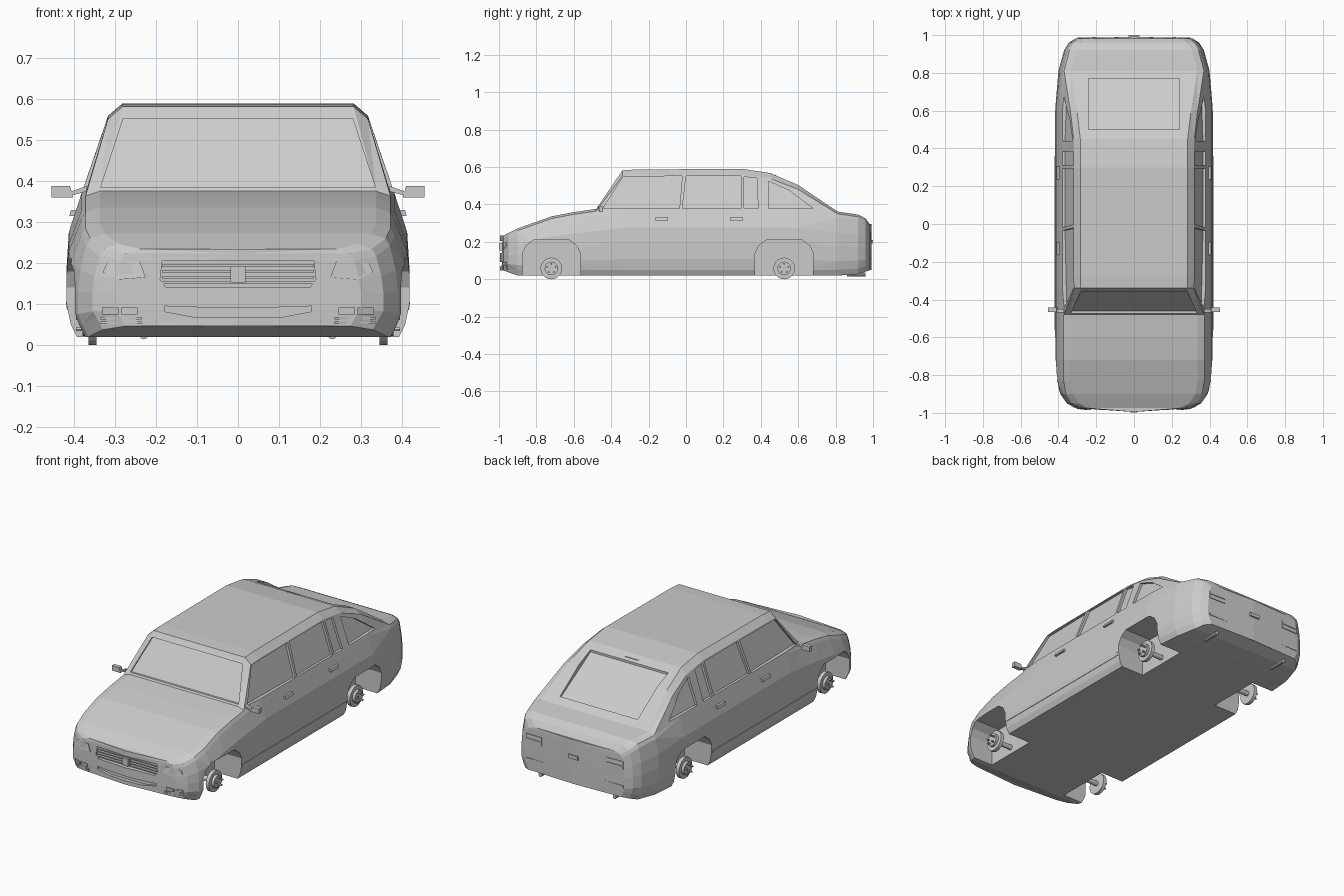
import bpy, bmesh, math
from mathutils import Vector
from mathutils.bvhtree import BVHTree

cube = bpy.data.objects.get("Cube")
if cube:
    bpy.data.objects.remove(cube, do_unlink=True)

paint = bpy.data.materials.new("plain_grey")
paint.use_nodes = True
grey = (0.6, 0.6, 0.6, 1)
paint.diffuse_color = grey
paint.node_tree.nodes["Principled BSDF"].inputs["Base Color"].default_value = grey


def finish(name, bm):
    bmesh.ops.recalc_face_normals(bm, faces=bm.faces)
    mesh = bpy.data.meshes.new(name)
    bm.to_mesh(mesh)
    bm.free()
    mesh.materials.append(paint)
    ob = bpy.data.objects.new(name, mesh)
    bpy.context.collection.objects.link(ob)
    return ob


def prism(name, low, high):
    bm = bmesh.new()
    start = [bm.verts.new(p) for p in low]
    end = [bm.verts.new(p) for p in high]
    bm.faces.new(start)
    bm.faces.new(end[::-1])
    for i in range(len(start)):
        bm.faces.new((start[i - 1], start[i], end[i], end[i - 1]))
    return finish(name, bm)


def along_x(name, outline, x_from, x_to):
    return prism(name, [(x_from, y, z) for y, z in outline], [(x_to, y, z) for y, z in outline])


def along_y(name, outline, y_from, y_to):
    return prism(name, [(x, y_from, z) for x, z in outline], [(x, y_to, z) for x, z in outline])


def rod(name, center, radius, length, axis, sides):
    bm = bmesh.new()
    bmesh.ops.create_cone(bm, cap_ends=True, segments=sides, radius1=radius, radius2=radius, depth=length)
    turn = Vector((0, 0, 1)).rotation_difference(Vector(axis)).to_matrix()
    bmesh.ops.rotate(bm, matrix=turn, verts=bm.verts)
    bmesh.ops.translate(bm, vec=center, verts=bm.verts)
    return finish(name, bm)


def rect(u_mid, v_mid, width, height):
    u, v = width / 2, height / 2
    return [(u_mid - u, v_mid - v), (u_mid + u, v_mid - v), (u_mid + u, v_mid + v), (u_mid - u, v_mid + v)]


def mirrored(half):
    return half + [(-u, v) for u, v in reversed(half)]


def curve(points, y):
    for (y_a, a), (y_b, b) in zip(points, points[1:]):
        if y <= y_b:
            return a + (b - a) * (y - y_a) / (y_b - y_a)
    return points[-1][1]


# Body outline from above (y, half width) and centre line from the side (y, z)
plan = [(-0.975, 0.3), (-0.95, 0.355), (-0.9, 0.39), (-0.83, 0.412), (-0.72, 0.418),
        (0.6, 0.418), (0.81, 0.4), (0.92, 0.37), (0.96, 0.345), (0.982, 0.31)]
ridge = [(-0.975, 0.235), (-0.9, 0.272), (-0.72, 0.336), (-0.6, 0.359), (-0.48, 0.376),
         (-0.34, 0.582), (-0.27, 0.587), (0.3, 0.59), (0.45, 0.568), (0.6, 0.504),
         (0.81, 0.362), (0.92, 0.346), (0.96, 0.325), (0.982, 0.295)]


def half_section(y):
    """Right to centre: floor, sill, waist, belt, pillar top, roof edge."""
    wide, top = curve(plan, y), curve(ridge, y)
    cabin = min(1, max(0, (top - 0.376) / 0.2))
    floor = 0.02 + max(0, abs(y) - 0.9) * 0.35
    belt = min(0.37, top - 0.03)
    belt_x = min(0.382, wide * 0.95)
    pillar_x = belt_x - 0.01 - 0.055 * cabin
    rise = belt - floor
    points = [(wide - 0.025, floor), (wide - 0.01, floor + 0.03), (wide, floor + rise * 0.25),
              (wide, floor + rise * 0.5), (wide - 0.005, floor + rise * 0.73), (belt_x, belt),
              (pillar_x, top - 0.012 - 0.018 * cabin), (pillar_x - 0.035, top)]
    return [(x, y, z) for x, z in points]


def build_body():
    bm = bmesh.new()
    rings = []
    for y in sorted({y for y, value in plan + ridge}):
        half = half_section(y)
        other = [(-x, y, z) for x, y, z in reversed(half)]
        rings.append([bm.verts.new(p) for p in half + other])
    for a, b in zip(rings, rings[1:]):
        for i in range(len(a)):
            bm.faces.new((a[i - 1], a[i], b[i], b[i - 1]))
    # bowed nose and tail caps
    for ring, bow in ((rings[0], -0.02), (rings[-1], 0.01)):
        count = len(ring) // 2
        mid = [bm.verts.new((0, v.co.y + bow, v.co.z)) for v in ring[:count]]
        for rim in (ring[:count], ring[:count - 1:-1]):
            for i in range(1, count):
                bm.faces.new((rim[i - 1], rim[i], mid[i], mid[i - 1]))
        bm.faces.new((ring[count - 1], ring[count], mid[-1]))
        bm.faces.new((ring[0], ring[-1], mid[0]))
    bmesh.ops.recalc_face_normals(bm, faces=bm.faces)
    bmesh.ops.triangulate(bm, faces=bm.faces)
    tree = BVHTree.FromBMesh(bm)
    return finish("body", bm), tree


body, skin = build_body()
facing = {"front": (0, -1, 0), "rear": (0, 1, 0), "left": (1, 0, 0), "right": (-1, 0, 0), "top": (0, 0, 1)}


def on_skin(name, outline, face, low, high):
    """Prism that follows the body surface seen from one face."""
    out = Vector(facing[face])
    hits = []
    for u, v in outline:
        if face == "top":
            p = Vector((u, v, 0))
        elif out.x:
            p = Vector((0, u, v))
        else:
            p = Vector((u, 0, v))
        hits.append(skin.ray_cast(p + out * 3, -out)[0] or p)
    return prism(name, [h + out * low for h in hits], [h + out * high for h in hits])


# Side windows (bottom and top y of each edge, top height) and wheel arches
sill = 0.378
windows = [[(-0.445, sill), (-0.335, 0.548), (-0.02, 0.552), (-0.035, sill)],
           [(-0.02, sill), (0, 0.552), (0.295, 0.552), (0.295, sill)],
           [(0.31, sill), (0.31, 0.548), (0.38, 0.54), (0.385, sill)],
           [(0.44, sill), (0.44, 0.525), (0.55, 0.475), (0.68, sill)]]
arch = mirrored([(0.155, -0.1), (0.155, 0.14), (0.135, 0.18), (0.095, 0.21)])
axles = {"front": -0.72, "rear": 0.525}
cutters = []
for side, s in (("left", 1), ("right", -1)):
    for window in windows:
        cutters.append(on_skin("window_cutter", window, side, -0.014, 0.05))
    for axle_y in axles.values():
        cutters.append(along_x("arch_cutter", [(axle_y + y, z) for y, z in arch], s * 0.25, s * 0.6))

# Windscreen, rear window, grille and lower intake
cutters.append(on_skin("screen_cutter", mirrored([(0.335, 0.385), (0.28, 0.553)]), "front", -0.012, 0.05))
cutters.append(on_skin("rear_window_cutter", rect(0, 0.635, 0.48, 0.27), "top", -0.012, 0.1))
grille = mirrored([(0.175, 0.14), (0.19, 0.16), (0.185, 0.205)])
cutters.append(along_y("grille_cutter", grille, -0.965, -1.1))
intake = mirrored([(0.1, 0.067), (0.18, 0.082), (0.18, 0.095), (0.09, 0.092)])
cutters.append(along_y("intake_cutter", intake, -0.972, -1.1))

bpy.context.view_layer.objects.active = body
for cutter in cutters:
    cutter.hide_render = True
    cut = body.modifiers.new("cut", "BOOLEAN")
    cut.operation = "DIFFERENCE"
    cut.solver = "EXACT"
    cut.object = cutter
    bpy.ops.object.modifier_apply(modifier=cut.name)
    bpy.data.objects.remove(cutter, do_unlink=True)

# Grille bars and centre block
for i in range(4):
    along_y("grille_bar", rect(0, 0.152 + i * 0.014, 0.37, 0.006), -0.984, -0.964)
along_y("grille_block", rect(0, 0.173, 0.036, 0.04), -0.997, -0.964)

for side, s in (("left", 1), ("right", -1)):
    # Lamps and fog lamp slats
    lamp = [(0.225, 0.165), (0.29, 0.16), (0.33, 0.178), (0.32, 0.2), (0.24, 0.205)]
    on_skin(side + "_headlight", [(s * x, z) for x, z in lamp], "front", -0.01, 0.004)
    for x in (0.265, 0.312):
        on_skin(side + "_fog_lamp", rect(s * x, 0.083, 0.04, 0.017), "front", -0.01, 0.006)
    for z in (0.055, 0.065):
        on_skin(side + "_fog_slat", rect(s * 0.285, z, 0.1, 0.006), "front", -0.01, 0.006)
    for z in (0.215, 0.24):
        on_skin(side + "_tail_lamp", rect(s * 0.25, z, 0.1, 0.02), "rear", -0.01, 0.004)
    # Door handles and sill strip
    for y in (-0.13, 0.27):
        on_skin(side + "_door_handle", rect(y, 0.322, 0.07, 0.015), side, -0.01, 0.012)
    on_skin(side + "_sill_strip", rect(-0.1, 0.095, 0.92, 0.02), side, -0.01, 0.002)
    # Mirror
    arm = [(0.37, 0.375), (0.41, 0.364), (0.41, 0.374), (0.37, 0.388)]
    along_y(side + "_mirror_arm", [(s * x, z) for x, z in arm], -0.468, -0.45)
    shell = [(0.402, 0.36), (0.455, 0.36), (0.455, 0.388), (0.41, 0.388)]
    along_y(side + "_mirror", [(s * x, z) for x, z in shell], -0.465, -0.443)
    # Wheel hubs without tyres
    for place, y in axles.items():
        tag = side + "_" + place
        parts = [("_brake_disc", 0.355, 0.058, 0.02), ("_hub", 0.37, 0.036, 0.02), ("_axle", 0.295, 0.014, 0.12)]
        for part, x, radius, length in parts:
            rod(tag + part, (s * x, y, 0.058), radius, length, (1, 0, 0), 20)
        for k in range(5):
            turn = k * math.tau / 5
            spot = (s * 0.385, y + 0.024 * math.sin(turn), 0.058 + 0.024 * math.cos(turn))
            rod(tag + "_bolt", spot, 0.005, 0.02, (1, 0, 0), 6)
    rod(side + "_exhaust", (s * 0.23, 0.91, 0.025), 0.011, 0.1, (0, 1, 0), 10)

# Tailgate handle, high brake light and bumper crease
along_y("tailgate_handle", rect(0, 0.2, 0.06, 0.02), 0.98, 1)
on_skin("high_brake_light", rect(0, 0.479, 0.08, 0.006), "top", -0.01, 0.003)
on_skin("rear_bumper_strip", rect(0, 0.108, 0.6, 0.015), "rear", -0.02, 0.004)
